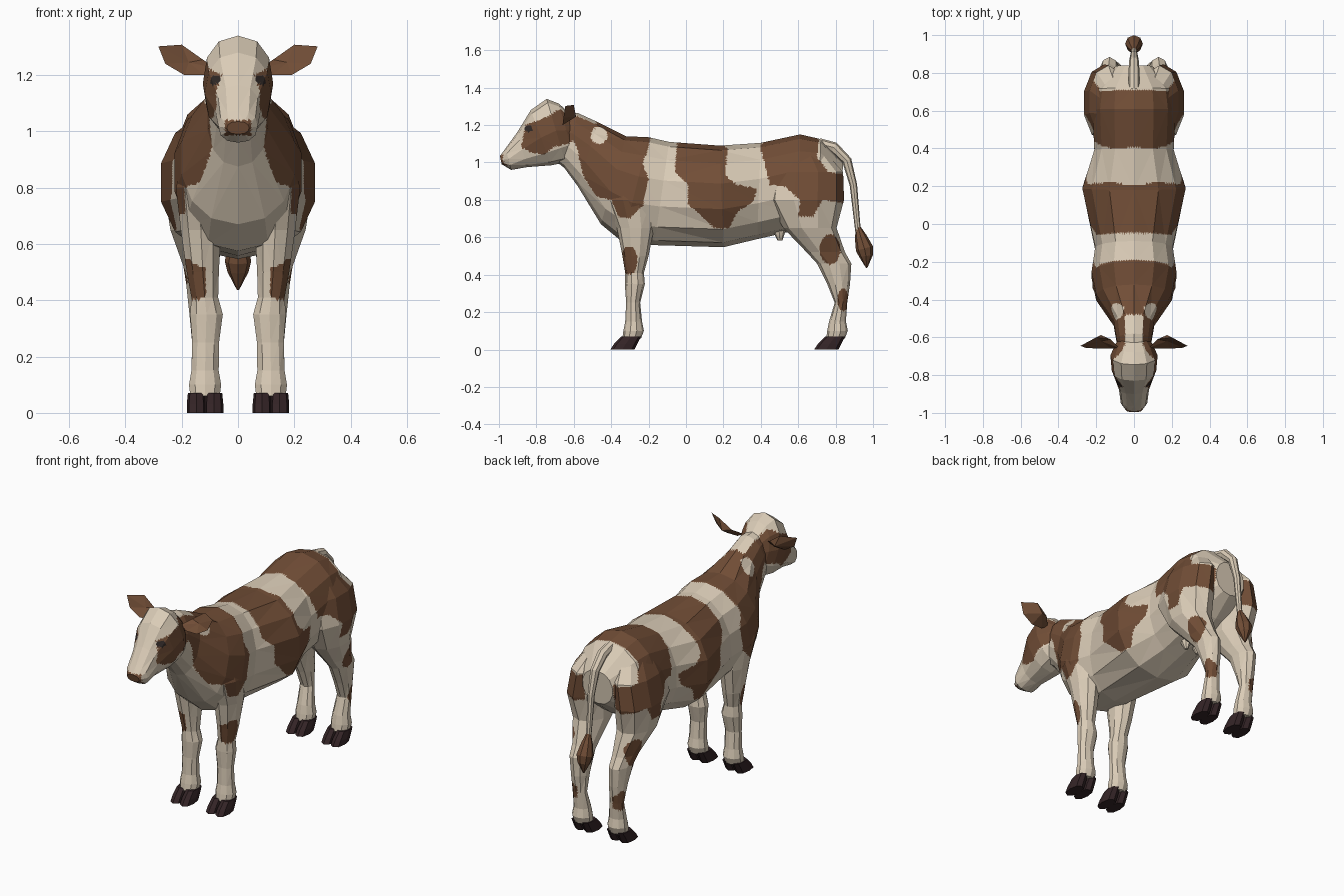
import bpy, bmesh, math
from mathutils import Vector

if "Cube" in bpy.data.objects:
    bpy.data.objects.remove(bpy.data.objects["Cube"])


def material(name, rgb):
    m = bpy.data.materials.new(name)
    m.diffuse_color = (*rgb, 1)
    m.use_nodes = True
    m.node_tree.nodes["Principled BSDF"].inputs["Base Color"].default_value = m.diffuse_color
    return m


MATS = [material("cream coat", (0.70, 0.60, 0.47)),
        material("brown coat", (0.165, 0.075, 0.037)),
        material("dark hoof", (0.035, 0.018, 0.02)),
        material("dark eye", (0.03, 0.022, 0.02))]
CREAM, BROWN, HOOF, EYE = range(4)

# Coat patches as side outlines (y, z)
FACE = [(-.88, 1.08), (-.86, 1.2), (-.75, 1.24), (-.67, 1.29), (-.58, 1.29), (-.61, 1.11),
        (-.71, 1.08), (-.76, 1.04), (-.84, 1.06)]
NECK = [(-.66, 1.21), (-.62, 1.35), (-.17, 1.2), (-.23, .99), (-.2, .91), (-.23, .77), (-.3, .7),
        (-.36, .71), (-.4, .8), (-.48, .82), (-.55, .93), (-.58, 1.07)]
FLANK = [(-.04, 1.2), (.13, 1.2), (.22, 1.07), (.21, .93), (.27, .88), (.38, .86), (.36, .79),
         (.28, .74), (.23, .65), (.15, .65), (.01, .78), (.01, .88), (-.06, .95)]
RUMP = [(.4, 1.07), (.42, 1.2), (.72, 1.2), (.7, 1.03), (.76, .95), (.88, .93), (.86, .78),
        (.73, .8), (.68, .71), (.6, .71), (.61, .8), (.53, .87), (.45, .88)]


def inside(y, z, poly):
    hit = False
    for (y1, z1), (y2, z2) in zip(poly, poly[1:] + poly[:1]):
        if (z1 > z) != (z2 > z) and y < (y2 - y1) * (z - z1) / (z2 - z1) + y1:
            hit = not hit
    return hit


def spot(y, z, cy, cz, ry, rz):
    return math.hypot((y - cy) / ry, (z - cz) / rz) < 1


def coat(p):
    x, y, z = abs(p.x), p.y, p.z
    if spot(y, z, -.84, 1.18, .022, .016):
        return EYE
    if y < -.955 and x < .047 and .987 < z < 1.04:      # nose pad
        return BROWN
    if spot(y, z, -.465, 1.145, .045, .045):            # round neck spot
        return CREAM
    if x < .048 and -.7 < y < -.48 and z > 1.1:         # crest stripe
        return CREAM
    if y > .74 and x < .1:                              # under the tail
        return CREAM
    if x > .115 and (spot(y, z, .77, .535, .055, .08)   # leg spots, outside only
                     or spot(y, z, .84, .265, .03, .06)
                     or spot(y, z, -.305, .475, .045, .075)):
        return BROWN
    brown = x > .058 and inside(y, z, FACE)
    return BROWN if brown or any(inside(y, z, q) for q in (NECK, FLANK, RUMP)) else CREAM


def finish(name, bm, mat):
    """mat is a material number, or a rule that gives one for a face centre."""
    bmesh.ops.recalc_face_normals(bm, faces=bm.faces)
    bmesh.ops.triangulate(bm, faces=bm.faces)
    if callable(mat):
        for _ in range(5):      # fine facets in the same planes for clean patch edges
            long = [e for e in bm.edges if e.calc_length() > .018]
            if not long:
                break
            bmesh.ops.subdivide_edges(bm, edges=long, cuts=1, use_grid_fill=True)
            bmesh.ops.triangulate(bm, faces=bm.faces)
    for f in bm.faces:
        f.material_index = mat(f.calc_center_median()) if callable(mat) else mat
    me = bpy.data.meshes.new(name)
    bm.to_mesh(me)
    bm.free()
    for m in MATS:
        me.materials.append(m)
    ob = bpy.data.objects.new(name, me)
    bpy.context.collection.objects.link(ob)


def loft(name, rings, mat, n=12, power=1.0):
    """Each ring: y, z of one edge, y, z of the opposite edge, half width, centre x."""
    bm = bmesh.new()
    loops = []
    for y1, z1, y2, z2, w, cx in rings:
        a, b = Vector((cx, y1, z1)), Vector((cx, y2, z2))
        loop = []
        for i in range(n):
            t = 2 * math.pi * i / n
            c, s = (math.copysign(abs(v) ** power, v) for v in (math.cos(t), math.sin(t)))
            loop.append(bm.verts.new((a + b) / 2 + (a - b) / 2 * c + Vector((w * s, 0, 0))))
        loops.append(loop)
    for p, q in zip(loops, loops[1:]):
        for i in range(n):
            j = (i + 1) % n
            bm.faces.new((p[i], p[j], q[j], q[i]))
    bm.faces.new(loops[0])
    bm.faces.new(loops[-1])
    finish(name, bm, mat)


def tube(name, path, mat, n=8):
    """Round loft along (y, z, radius) points, rings square to the path."""
    rings = []
    for i, (y, z, r) in enumerate(path):
        a, b = path[max(i - 1, 0)], path[min(i + 1, len(path) - 1)]
        d = Vector((b[0] - a[0], b[1] - a[1])).normalized() * r
        rings.append((y - d.y, z + d.x, y + d.y, z - d.x, r, 0))
    loft(name, rings, mat, n)


def level(rings, s, dy=0):
    """Level leg rings from (front y, back y, z, half width, centre x)."""
    return [(a + dy, z, b + dy, z, w, s * cx) for a, b, z, w, cx in rings]


# Trunk and neck
loft("body", [(*r, 0) for r in [
    (-.66, 1.27, -.70, 1.01, .08), (-.58, 1.265, -.65, .97, .095), (-.47, 1.215, -.58, .875, .11),
    (-.32, 1.14, -.455, .67, .205), (-.2, 1.135, -.34, .575, .23), (-.09, 1.11, -.17, .558, .21),
    (.18, 1.09, .2, .547, .28), (.4, 1.105, .38, .59, .215), (.61, 1.15, .6, .64, .225),
    (.72, 1.125, .71, .70, .21), (.84, 1.0, .83, .8, .1)]], coat, 14, .92)

# Head
loft("head", [(*r, 0) for r in [
    (-.995, 1.035, -.985, .99, .04), (-.965, 1.075, -.935, .96, .07), (-.90, 1.165, -.85, .975, .08),
    (-.83, 1.28, -.72, .985, .118), (-.745, 1.34, -.645, 1.0, .125), (-.68, 1.315, -.6, 1.03, .10),
    (-.62, 1.26, -.58, 1.08, .07)]], coat, 12, .88)

# Tail and tuft
tube("tail", [(.71, 1.1, .03), (.79, 1.08, .03), (.86, 1.01, .026), (.895, .88, .02), (.92, .63, .015)], CREAM)
tube("tail_tuft", [(.92, .655, .013), (.935, .6, .033), (.954, .54, .047), (.962, .5, .037),
                   (.966, .437, .004)], BROWN)

# Leg levels; the feet share one shape, moved back for the hind pair
FRONT = [(-.40, -.2, .95, .06, .12), (-.43, -.16, .8, .088, .137), (-.37, -.17, .65, .075, .132),
         (-.34, -.2, .5, .06, .125), (-.325, -.225, .41, .05, .118), (-.327, -.22, .35, .061, .112),
         (-.32, -.245, .25, .05, .115)]
HIND = [(.5, .74, 1.06, .07, .1), (.455, .84, .95, .105, .135), (.435, .845, .8, .112, .158),
        (.52, .805, .65, .1, .145), (.645, .85, .52, .065, .132), (.70, .884, .46, .057, .13),
        (.755, .877, .35, .05, .125), (.795, .862, .25, .043, .122)]
FOOT = [(-.325, -.235, .15, .051, .117), (-.335, -.225, .1, .06, .117), (-.34, -.24, .06, .055, .117)]
HOOF_SHAPE = [(-.405, -.275, 0, .034), (-.385, -.26, .03, .034), (-.345, -.24, .07, .03)]
HIND_SHIFT = 1.09

# Ear outline
RIM = [(.08, -.655, 1.225), (.125, -.61, 1.255), (.20, -.6, 1.308), (.283, -.645, 1.302),
       (.258, -.655, 1.24), (.19, -.66, 1.2), (.12, -.66, 1.2)]

for side, s in (("left", 1), ("right", -1)):
    # Legs with two-toed hooves
    for leg, rings, dy in (("front", FRONT, 0), ("hind", HIND, HIND_SHIFT)):
        loft(f"{leg}_leg_{side}", level(rings, s) + level(FOOT, s, dy), coat, 10)
        for toe, cx in (("inner", .086), ("outer", .148)):
            loft(f"{leg}_hoof_{toe}_{side}", level([(*r, cx) for r in HOOF_SHAPE], s, dy), HOOF, 8, .8)

    # Ear: cupped leaf shape
    bm = bmesh.new()
    edge = [bm.verts.new((s * x, y, z)) for x, y, z in RIM]
    for y in (-.62, -.588):
        c = bm.verts.new((s * .175, y, 1.245))
        for i in range(len(edge)):
            bm.faces.new((edge[i], edge[(i + 1) % len(edge)], c))
    finish(f"ear_{side}", bm, BROWN)

    # Teat under the belly
    loft(f"teat_{side}", level([(.45, .54, .66, .035, .04), (.475, .525, .61, .022, .04),
                                (.49, .515, .582, .01, .04)], s), CREAM, 8)
